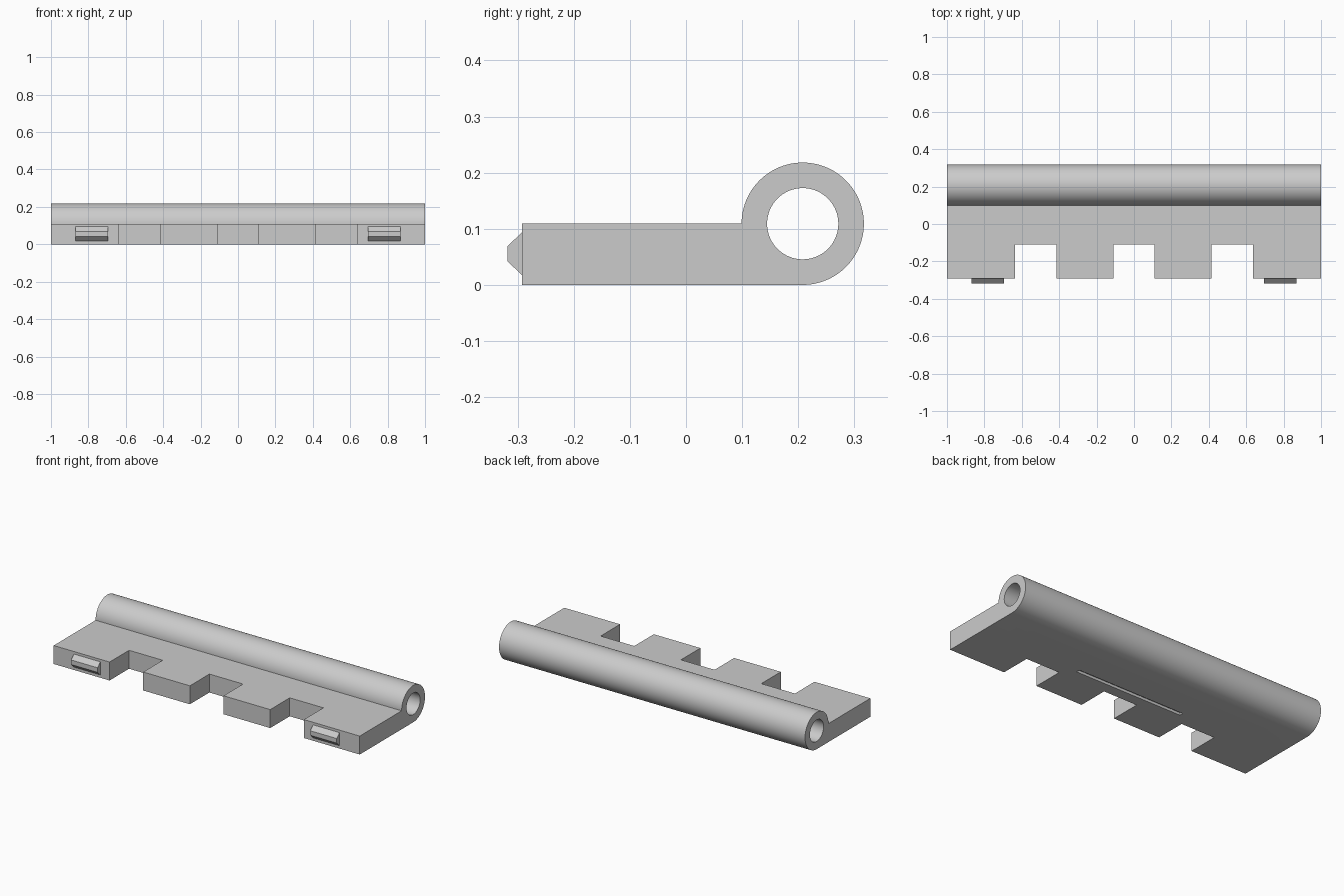
import bpy, bmesh, math

cube = bpy.data.objects.get("Cube")
if cube:
    bpy.data.objects.remove(cube, do_unlink=True)

grey = bpy.data.materials.new("plain_grey")
grey.use_nodes = True
colour = (0.6, 0.6, 0.6, 1)
grey.diffuse_color = colour
grey.node_tree.nodes["Principled BSDF"].inputs["Base Color"].default_value = colour

FRONT, PLATE_TOP = -0.292, 0.109
BARREL_Y, RADIUS, BORE = 0.208, 0.109, 0.0635


def prism(name, profile, x0, x1):
    """Extrude a (y, z) profile along x."""
    bm = bmesh.new()
    face = bm.faces.new([bm.verts.new((x0, y, z)) for y, z in profile])
    out = bmesh.ops.extrude_face_region(bm, geom=[face])
    moved = [v for v in out["geom"] if isinstance(v, bmesh.types.BMVert)]
    bmesh.ops.translate(bm, verts=moved, vec=(x1 - x0, 0, 0))
    bmesh.ops.recalc_face_normals(bm, faces=bm.faces)
    mesh = bpy.data.meshes.new(name)
    bm.to_mesh(mesh)
    bm.free()
    mesh.materials.append(grey)
    obj = bpy.data.objects.new(name, mesh)
    bpy.context.collection.objects.link(obj)
    return obj


def arc(radius, start, end, steps):
    angles = [math.radians(start + (end - start) * i / steps) for i in range(steps + 1)]
    return [(BARREL_Y + radius * math.cos(a), RADIUS + radius * math.sin(a)) for a in angles]


def box(y0, y1, z0, z1):
    return [(y0, z0), (y1, z0), (y1, z1), (y0, z1)]


def cut(target, cutter):
    cutter.hide_render = True
    cutter.hide_set(True)
    cutter.display_type = 'WIRE'
    mod = target.modifiers.new(cutter.name, 'BOOLEAN')
    mod.operation, mod.solver, mod.object = 'DIFFERENCE', 'EXACT', cutter
    bpy.context.view_layer.objects.active = target
    bpy.ops.object.modifier_apply(modifier=mod.name)
    bpy.data.objects.remove(cutter, do_unlink=True)


# Plate and barrel share one profile, tangent along the underside
leaf = prism("hinge_leaf", [(FRONT, 0)] + arc(RADIUS, -90, 180, 72) + [(FRONT, PLATE_TOP)], -1, 1)

# Pin bore through the barrel
cut(leaf, prism("bore_cutter", arc(BORE, 0, 360, 64)[:-1], -1.1, 1.1))

# Three notches in the front edge
for x0, x1 in ((-0.635, -0.415), (-0.11, 0.11), (0.415, 0.635)):
    cut(leaf, prism("notch_cutter", box(-0.4, -0.11, -0.1, 0.2), x0, x1))

# Shallow groove under the plate
cut(leaf, prism("groove_cutter", box(-0.046, -0.024, -0.05, 0.015), -0.35, 0.35))

bpy.ops.object.select_all(action='DESELECT')
leaf.select_set(True)
bpy.context.view_layer.objects.active = leaf
bpy.ops.object.shade_smooth_by_angle(angle=math.radians(30))

# Bevelled catches on the outer front faces
catch = [(FRONT, 0.017), (FRONT, 0.094), (-0.318, 0.069), (-0.318, 0.042)]
for side, x0, x1 in (("right", -0.868, -0.695), ("left", 0.695, 0.868)):
    prism(side + "_catch", catch, x0, x1)
